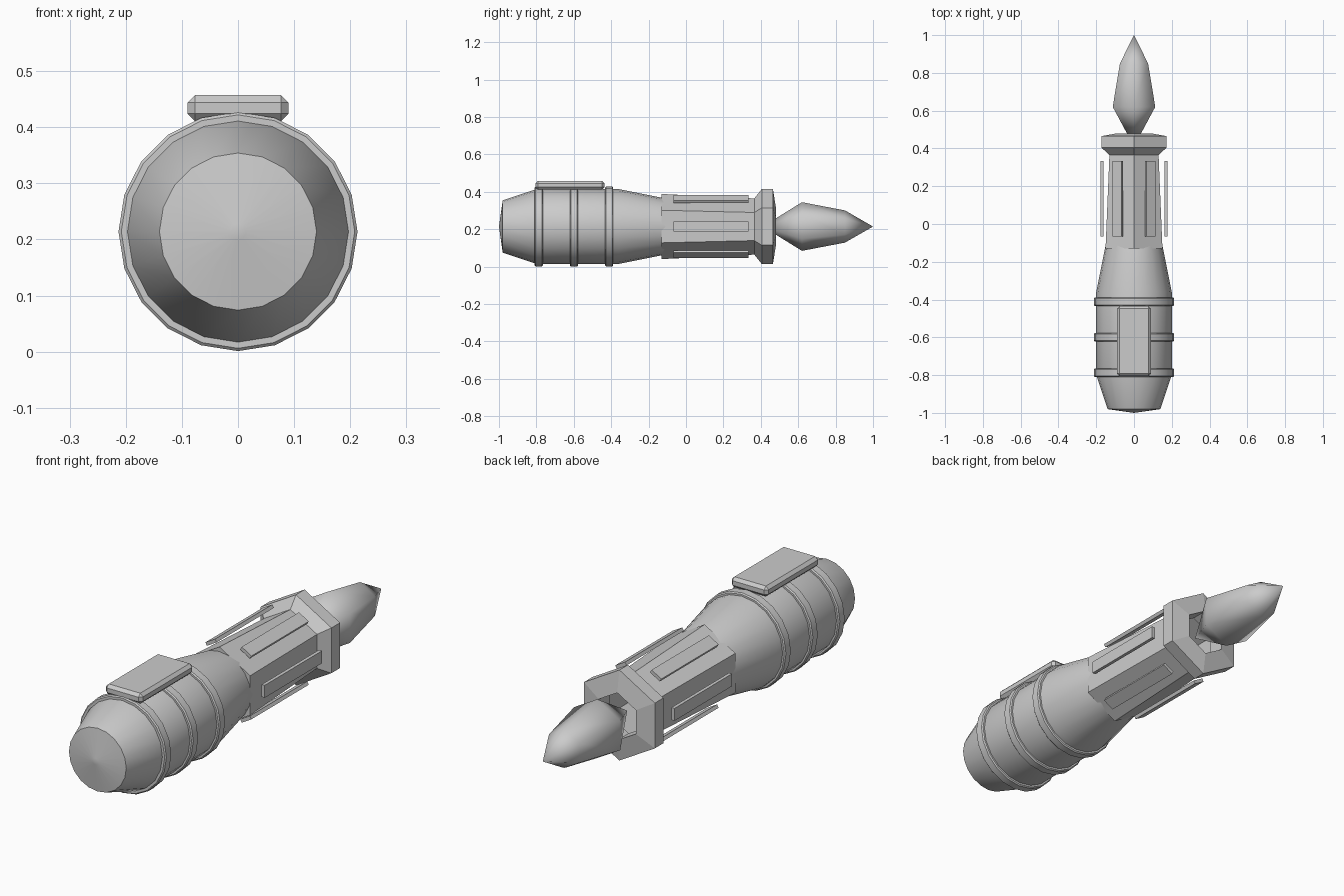
import bpy, bmesh, math
from mathutils import Matrix

cube = bpy.data.objects.get("Cube")
if cube:
    bpy.data.objects.remove(cube, do_unlink=True)

AXIS_Z = 0.214  # height of the long axis

grey = bpy.data.materials.new("plain grey")
grey.use_nodes = True
colour = (0.6, 0.6, 0.6, 1)
grey.diffuse_color = colour
grey.node_tree.nodes["Principled BSDF"].inputs["Base Color"].default_value = colour


def finish(name, bm):
    mesh = bpy.data.meshes.new(name)
    bm.to_mesh(mesh)
    bm.free()
    mesh.materials.append(grey)
    obj = bpy.data.objects.new(name, mesh)
    bpy.context.collection.objects.link(obj)
    return obj


def lathe(name, profile, sides, smooth_angle=None):
    """Spin (y, radius) points round the long axis, with a corner at the top."""
    bm = bmesh.new()
    rings = []
    for y, r in profile:
        ring = []
        for i in range(sides):
            a = math.tau * i / sides
            ring.append(bm.verts.new((r * math.sin(a), y, AXIS_Z + r * math.cos(a))))
        rings.append(ring)
    for a, b in zip(rings, rings[1:]):
        for i in range(sides):
            k = (i + 1) % sides
            bm.faces.new((a[i], a[k], b[k], b[i]))
    bmesh.ops.remove_doubles(bm, verts=bm.verts, dist=0.0005)
    obj = finish(name, bm)
    if smooth_angle:
        bpy.ops.object.select_all(action="DESELECT")
        obj.select_set(True)
        bpy.context.view_layer.objects.active = obj
        bpy.ops.object.shade_smooth_by_angle(angle=math.radians(smooth_angle))
    return obj


def box(name, size, matrix, bevel=0):
    bm = bmesh.new()
    bmesh.ops.create_cube(bm, size=1)
    bmesh.ops.scale(bm, vec=size, verts=bm.verts)
    if bevel:
        bmesh.ops.bevel(bm, geom=bm.edges[:], offset=bevel, segments=1, affect="EDGES")
    bmesh.ops.transform(bm, matrix=matrix, verts=bm.verts)
    return finish(name, bm)


# Round handle with a shallow domed end
lathe("handle_body", [(-1, 0), (-0.998, 0.014), (-0.98, 0.14), (-0.8, 0.2),
                      (-0.36, 0.2), (-0.12, 0.152), (-0.1, 0.148)], 20, 30)

# Raised bands round the handle
for n, y in enumerate((-0.787, -0.599, -0.411)):
    lathe(f"handle_band_{n + 1}",
          [(y - 0.022, 0.195), (y - 0.022, 0.208), (y - 0.017, 0.213),
           (y + 0.017, 0.213), (y + 0.022, 0.208), (y + 0.022, 0.195)], 20, 30)

# Bevelled pad on top of the handle
box("top_pad", (0.18, 0.37, 0.046), Matrix.Translation((0, -0.62, 0.434)), 0.013)

# Six-sided tapering barrel and its flared collar with an open mouth
lathe("barrel", [(-0.13, 0.1), (-0.13, 0.174), (0.37, 0.15)], 6)
lathe("muzzle_collar", [(0.365, 0.15), (0.405, 0.2), (0.465, 0.2),
                        (0.48, 0.105), (0.4, 0.105)], 6)

# Thin strips floating beside each flat of the barrel
for n in range(6):
    turn = Matrix.Rotation(math.tau * n / 6, 4, "Y")
    place = Matrix.Translation((0, 0.133, AXIS_Z)) @ turn @ Matrix.Translation((0.17, 0, 0))
    box(f"barrel_strip_{n + 1}", (0.015, 0.4, 0.055), place)

# Pointed six-sided head
lathe("pointed_head", [(0.41, 0), (0.62, 0.13), (0.85, 0.086), (1, 0)], 6, 180)
